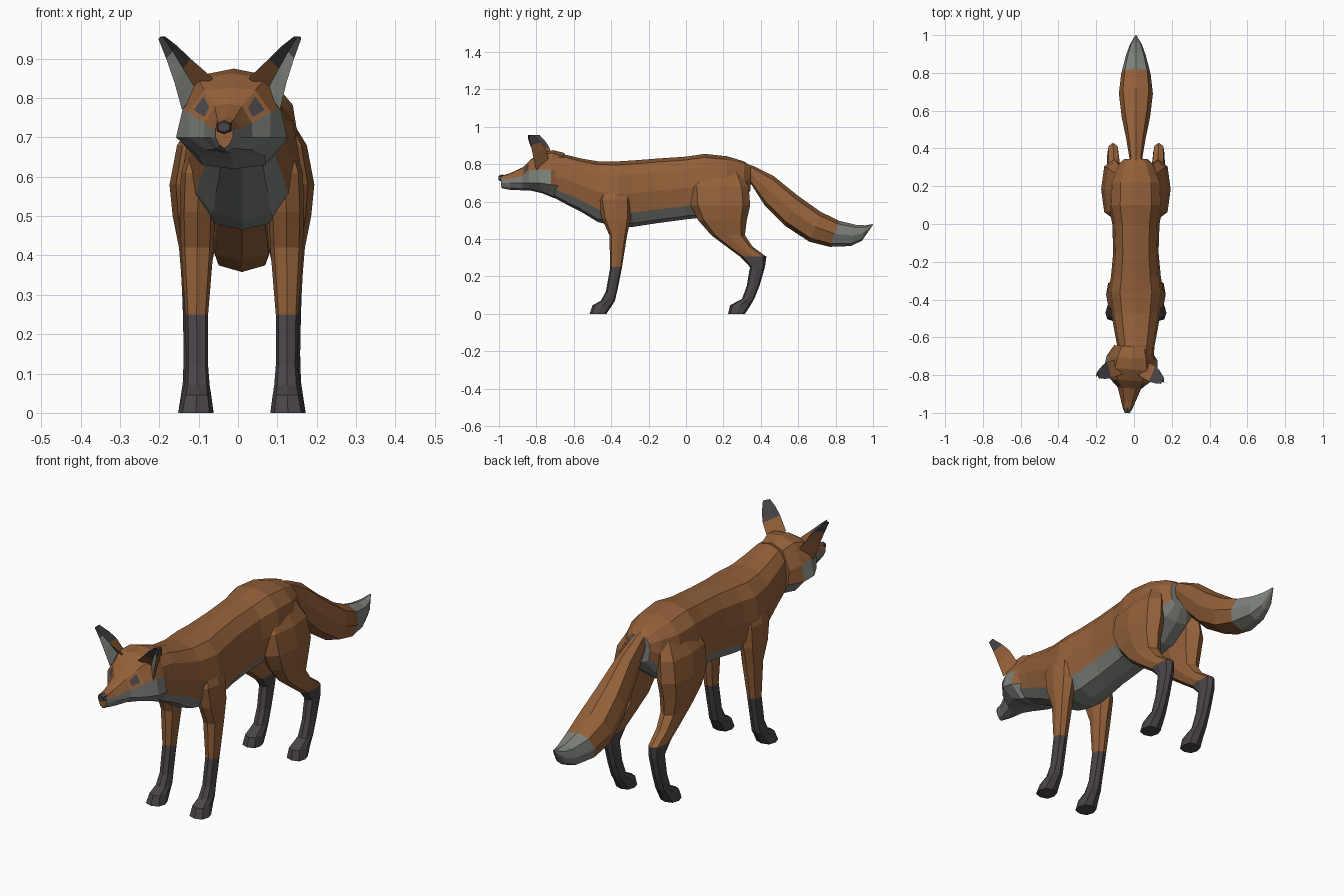
import bpy, bmesh, math
from mathutils import Vector, Matrix

if "Cube" in bpy.data.objects:
    bpy.data.objects.remove(bpy.data.objects["Cube"], do_unlink=True)


def make_material(name, rgb):
    mat = bpy.data.materials.new(name)
    mat.use_nodes = True
    mat.diffuse_color = (*rgb, 1)
    mat.node_tree.nodes["Principled BSDF"].inputs["Base Color"].default_value = (*rgb, 1)
    return mat


MATERIALS = [make_material("russet fur", (0.29, 0.117, 0.041)),
             make_material("pale grey fur", (0.21, 0.225, 0.2)),
             make_material("dark fur", (0.068, 0.058, 0.064))]
FUR, PALE, DARK = range(3)
MIDDLE = 0.01  # the body stands slightly off centre


def oval(centre, u, v, sides, power=0.8):
    """Ring of points on a slightly squared ellipse, starting at the top."""
    def soft(t):
        return math.copysign(abs(t) ** power, t) if abs(t) > 1e-6 else 0
    angles = [math.tau * k / sides for k in range(sides)]
    return [centre + u * soft(math.sin(a)) + v * soft(math.cos(a)) for a in angles]


def loft(rings, rule):
    """Skin a list of rings; rule(centre, side) picks each face's material."""
    bm = bmesh.new()
    rows = [[bm.verts.new(p) for p in ring] for ring in rings]
    n = len(rows[0])
    faces = []
    for a, b in zip(rows, rows[1:]):
        for k in range(n):
            j = (k + 1) % n
            faces.append(bm.faces.new((a[k], a[j], b[j], b[k])))
    caps = [bm.faces.new(rows[0]), bm.faces.new(rows[-1])]
    for i, f in enumerate(faces):
        f.material_index = rule(f.calc_center_median(), i % n)
    for f in caps:
        f.material_index = rule(f.calc_center_median(), -1)
    bmesh.ops.recalc_face_normals(bm, faces=bm.faces)
    return bm, faces


def finish(name, bm):
    mesh = bpy.data.meshes.new(name)
    bm.to_mesh(mesh)
    bm.free()
    for mat in MATERIALS:
        mesh.materials.append(mat)
    obj = bpy.data.objects.new(name, mesh)
    bpy.context.collection.objects.link(obj)
    return obj


# Torso and neck: y, bottom, top, half width
TORSO = [(-.74, .64, .85, .09), (-.64, .585, .85, .1), (-.56, .545, .83, .115),
         (-.47, .49, .815, .13), (-.36, .465, .815, .147), (-.28, .465, .82, .132),
         (-.15, .485, .83, .12), (0, .505, .84, .125), (.1, .515, .855, .145),
         (.22, .53, .842, .14), (.31, .6, .815, .1), (.345, .66, .79, .06)]
rings = [oval(Vector((MIDDLE, y, (lo + hi) / 2)), Vector((w, 0, 0)),
              Vector((0, 0, (hi - lo) / 2)), 12) for y, lo, hi, w in TORSO]
bm, _ = loft(rings, lambda c, k: PALE if k in (-1, 4, 5, 6, 7) else FUR)
finish("torso", bm)

# Tail: upper y and z, lower y and z, half width
TAIL = [(.24, .83, .28, .72, .03), (.36, .79, .35, .69, .035), (.47, .735, .42, .58, .05),
        (.6, .63, .53, .47, .075), (.72, .545, .66, .385, .09), (.82, .497, .77, .358, .078),
        (.91, .475, .88, .362, .052), (.96, .473, .94, .39, .032), (1, .48, .995, .468, .004)]
rings = []
for yu, zu, yl, zl, w in TAIL:
    top, low = Vector((MIDDLE, yu, zu)), Vector((MIDDLE, yl, zl))
    rings.append(oval((top + low) / 2, Vector((w, 0, 0)), (top - low) / 2, 8))
bm, _ = loft(rings, lambda c, k: PALE if c.y > .8 else FUR)
finish("tail", bm)

# Legs: z, front y, back y, inner x, outer x
FRONT_LEG = [(.72, -.43, -.32, .05, .12), (.61, -.47, -.29, .06, .155),
             (.51, -.45, -.295, .068, .158), (.42, -.41, -.315, .072, .155),
             (.25, -.405, -.342, .086, .144), (.12, -.428, -.368, .086, .142),
             (.07, -.455, -.38, .082, .146), (.045, -.5, -.395, .078, .152),
             (0, -.515, -.425, .072, .162)]
HIND_LEG = [(.77, .08, .29, .04, .11), (.68, .02, .335, .05, .165),
            (.58, .025, .343, .05, .184), (.5, .065, .325, .06, .176),
            (.42, .135, .315, .068, .16), (.36, .215, .355, .08, .155),
            (.305, .29, .43, .09, .152), (.25, .342, .422, .092, .15),
            (.15, .325, .393, .092, .148), (.08, .3, .365, .088, .15),
            (.045, .235, .345, .08, .155), (0, .225, .315, .076, .162)]


def leg(name, table, side, sock):
    rings = []
    for z, front, back, inner, outer in table:
        centre = Vector((MIDDLE + side * (inner + outer) / 2, (front + back) / 2, z))
        rings.append(oval(centre, Vector(((outer - inner) / 2, 0, 0)),
                          Vector((0, (back - front) / 2, 0)), 8))
    bm, _ = loft(rings, lambda c, k: DARK if c.z < sock else FUR)
    finish(name, bm)


for side, word in ((1, "left"), (-1, "right")):
    leg("front_leg_" + word, FRONT_LEG, side, .25)
    leg("hind_leg_" + word, HIND_LEG, side, .305)

# Head: y, top, brow x and z, colour line x and z, cheek x and z, bottom
HEAD = [(-.988, .738, .016, .735, .022, .72, .022, .7, .672),
        (-.94, .752, .022, .748, .036, .722, .038, .7, .662),
        (-.87, .785, .035, .78, .06, .737, .062, .7, .66),
        (-.83, .825, .065, .82, .105, .765, .103, .7, .658),
        (-.77, .865, .085, .85, .125, .772, .142, .7, .645),
        (-.71, .875, .075, .86, .12, .765, .135, .69, .62),
        (-.65, .86, .06, .84, .1, .75, .09, .68, .62)]
rings = []
for y, top, bx, bz, lx, lz, cx, cz, low in HEAD:
    half = [(bx, bz), (lx, lz), (cx, cz), (cx * .6, low + .01)]
    outline = [(0, top)] + half + [(0, low)] + [(-x, z) for x, z in reversed(half)]
    rings.append([Vector((x, y, z)) for x, z in outline])


def head_colour(c, k):
    cheeks = k in (2, 7) and c.y < -.7
    return PALE if cheeks or k in (3, 4, 5, 6) else FUR


bm, faces = loft(rings, head_colour)
# Eyes inset beside the bridge of the muzzle
eyes = [faces[21], faces[28]]
bmesh.ops.inset_individual(bm, faces=eyes, thickness=.017)
for f in eyes:
    f.material_index = DARK
head_parts = [finish("head", bm)]

# Nose
bm, _ = loft([oval(Vector((0, y, .726)), Vector((w, 0, 0)), Vector((0, 0, h)), 6)
              for y, w, h in ((-1.002, .016, .013), (-.985, .022, .018), (-.965, .02, .015))],
             lambda c, k: DARK)
head_parts.append(finish("nose", bm))

# Ears: each ring runs inner edge, hollow, outer edge, back
EAR = [((.045, -.80, .85), (.09, -.765, .82), (.125, -.79, .77), (.085, -.725, .82)),
       ((.1, -.825, .9), (.122, -.79, .875), (.143, -.805, .84), (.128, -.74, .885)),
       ((.133, -.832, .932), (.147, -.803, .918), (.163, -.815, .9), (.152, -.762, .918)),
       ((.165, -.832, .957), (.172, -.82, .956), (.182, -.825, .95), (.178, -.8, .957))]


def ear_colour(c, k):
    if c.z > .9:
        return DARK
    return PALE if k == 1 else FUR


for side, word in ((1, "left"), (-1, "right")):
    rings = [[Vector((side * x, y, z)) for x, y, z in ring] for ring in EAR]
    bm, _ = loft(rings, ear_colour)
    head_parts.append(finish("ear_" + word, bm))

# Turn the head a little to its right
pivot = Vector((-.01, -.7, 0))
turn = (Matrix.Translation(pivot) @ Matrix.Rotation(math.radians(-5), 4, "Z")
        @ Matrix.Translation(Vector((0, .7, 0))))
for obj in head_parts:
    obj.data.transform(turn)
